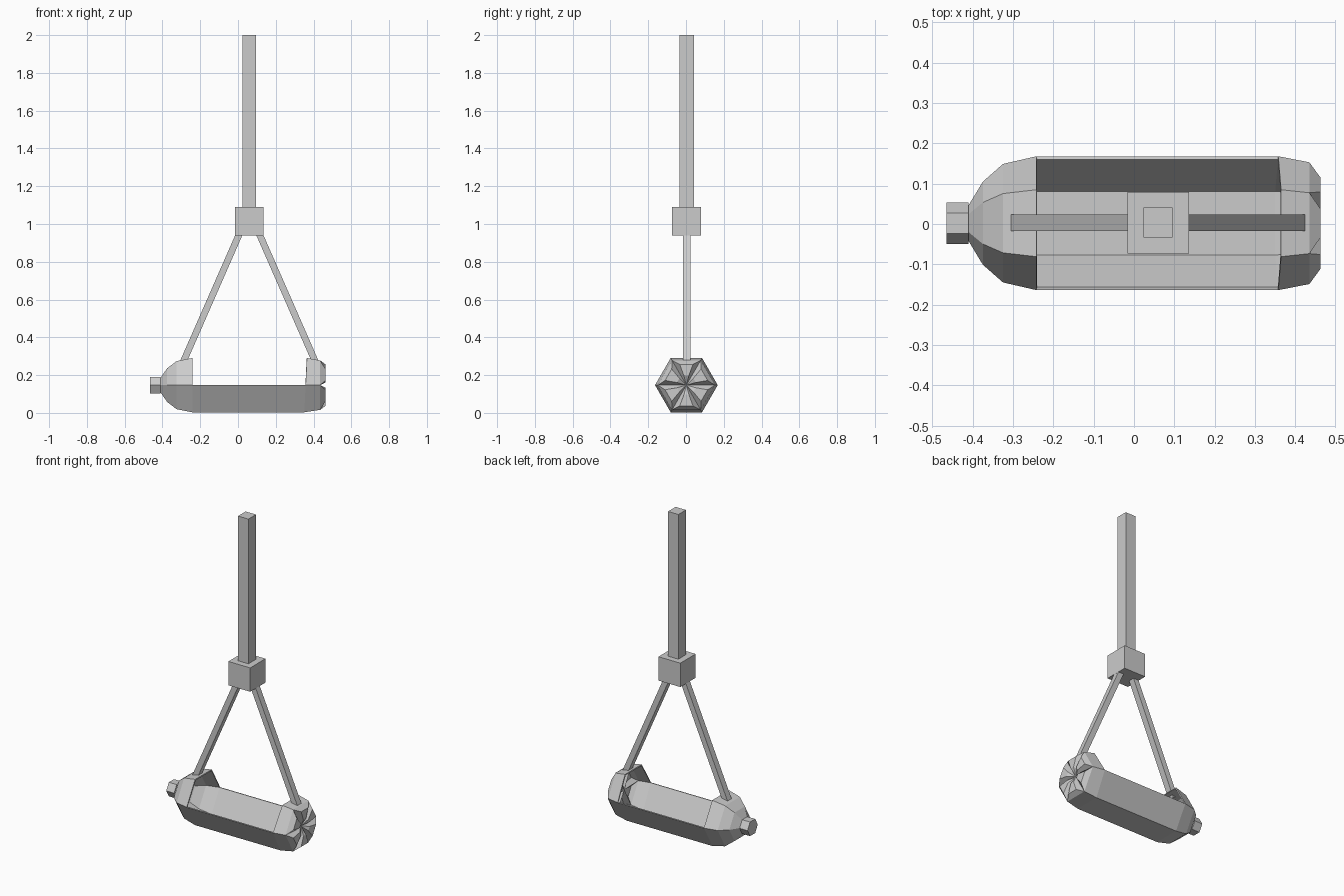
import bpy, bmesh
from math import sin, cos, pi
from mathutils import Vector

if "Cube" in bpy.data.objects:
    bpy.data.objects.remove(bpy.data.objects["Cube"], do_unlink=True)

grey = bpy.data.materials.new("light_grey")
grey.use_nodes = True
grey.diffuse_color = (0.6, 0.6, 0.6, 1)
grey.node_tree.nodes["Principled BSDF"].inputs["Base Color"].default_value = (0.6, 0.6, 0.6, 1)

CY, CZ = 0.002, 0.147      # bottle axis
POLE_X = 0.06              # hanger axis


def finish(bm, name):
    bmesh.ops.recalc_face_normals(bm, faces=bm.faces)
    mesh = bpy.data.meshes.new(name)
    bm.to_mesh(mesh)
    bm.free()
    mesh.materials.append(grey)
    obj = bpy.data.objects.new(name, mesh)
    bpy.context.collection.objects.link(obj)
    return obj


def box(name, centre, size):
    bm = bmesh.new()
    bmesh.ops.create_cube(bm, size=1)
    bmesh.ops.scale(bm, vec=size, verts=bm.verts)
    bmesh.ops.translate(bm, vec=centre, verts=bm.verts)
    return finish(bm, name)


def hex_ring(bm, x, radius, lean=0):
    return [bm.verts.new((x + lean * sin(i * pi / 3),
                          CY + radius * cos(i * pi / 3),
                          CZ + radius * sin(i * pi / 3))) for i in range(6)]


def bridge(bm, a, b, sectors=range(6)):
    for i in sectors:
        j = (i + 1) % 6
        bm.faces.new((a[i], a[j], b[j], b[i]))


# Bottle shell: tapered shoulder, open upper half in the middle, tapered base
bm = bmesh.new()
profile = [(-0.41, 0.045, 0), (-0.375, 0.103, 0), (-0.325, 0.147, 0),
           (-0.242, 0.166, 0), (0.358, 0.166, 0.008), (0.435, 0.151, 0)]
rings = [hex_ring(bm, *p) for p in profile]
for k in range(len(rings) - 1):
    bridge(bm, rings[k], rings[k + 1], range(3, 6) if k == 3 else range(6))

# Six raised petals around a recessed centre on the base
centre = bm.verts.new((0.435, CY, CZ))
rim = rings[-1]
for i in range(6):
    mid = (i + 0.5) * pi / 3
    out = Vector((0, cos(mid), sin(mid)))
    side = Vector((0, -sin(mid), cos(mid)))
    origin = Vector((0.463, CY, CZ))
    a, b, c, d = [bm.verts.new(origin + out * r + side * w) for r, w in
                  ((0.11, -0.035), (0.11, 0.035), (0.05, 0.013), (0.05, -0.013))]
    e, f = rim[i], rim[(i + 1) % 6]
    for face in ((a, b, c, d), (e, f, b, a), (f, centre, c, b),
                 (centre, e, a, d), (centre, d, c)):
        bm.faces.new(face)
bottle = finish(bm, "bottle_planter")
wall = bottle.modifiers.new("wall", "SOLIDIFY")
wall.thickness = 0.008
wall.offset = -1

# Bottle cap
bm = bmesh.new()
ends = [hex_ring(bm, x, 0.051) for x in (-0.465, -0.41)]
bridge(bm, *ends)
for ring in ends:
    bm.faces.new(ring)
finish(bm, "bottle_cap")

# Hanging pole and connector block
box("hanging_pole", (POLE_X, 0.004, 1.545), (0.072, 0.075, 0.91))
box("connector_block", (POLE_X, 0.003, 1.015), (0.152, 0.152, 0.15))

# Slanted straps from the block down to each end of the bottle
for name, s in (("neck_strap", -1), ("base_strap", 1)):
    top = Vector((POLE_X + s * 0.043, 0.003, 0.97))
    foot = Vector((POLE_X + s * 0.349, 0.003, 0.272))
    strap = box(name, (0, 0, 0), (0.035, 0.04, (top - foot).length))
    strap.location = (top + foot) / 2
    strap.rotation_euler = (0, -s * (top - foot).angle(Vector((0, 0, 1))), 0)
